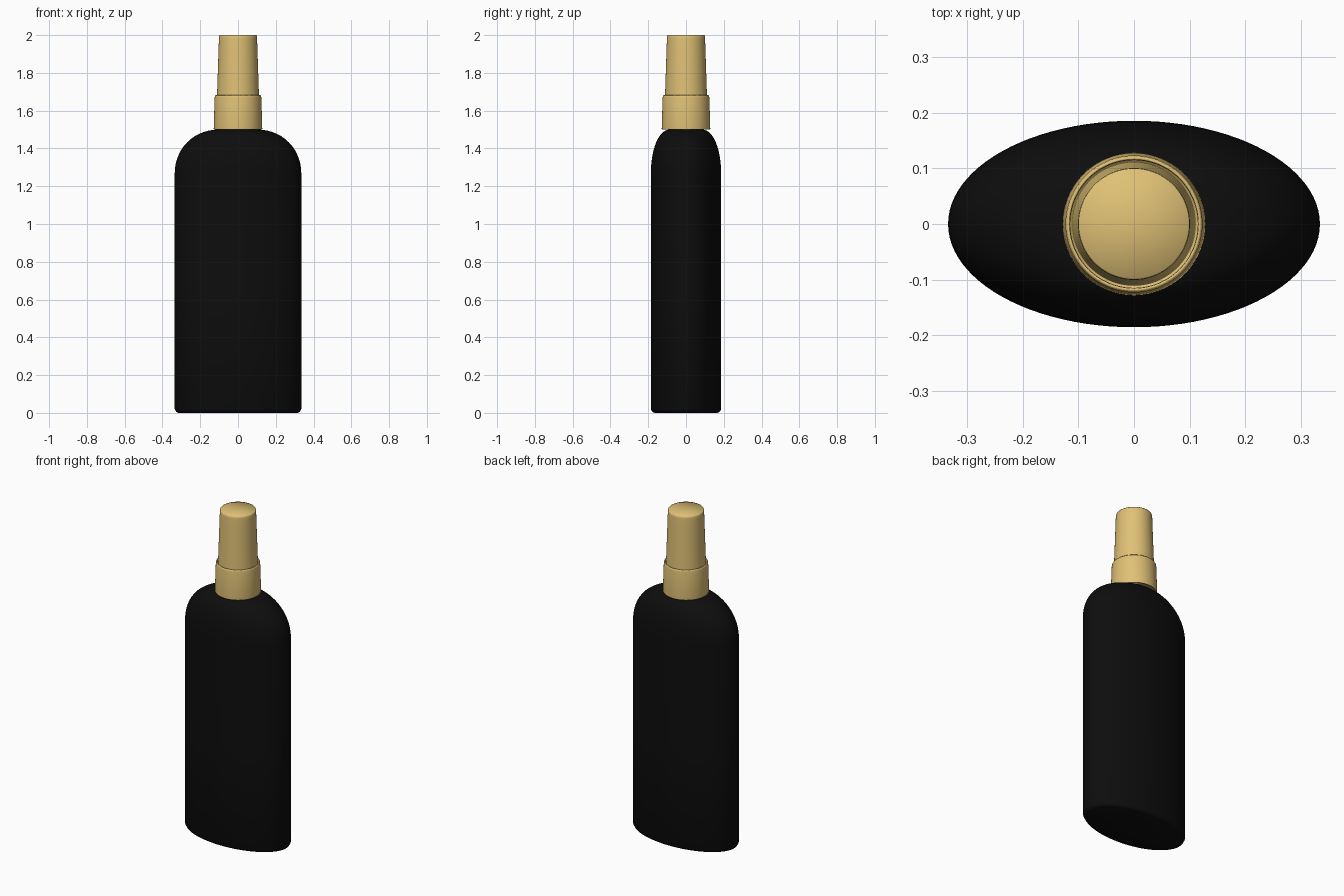
import bpy, bmesh, math

if "Cube" in bpy.data.objects:
    bpy.data.objects.remove(bpy.data.objects["Cube"])

SEG = 96


def material(name, rgb):
    m = bpy.data.materials.new(name)
    m.diffuse_color = (*rgb, 1.0)
    m.use_nodes = True
    m.node_tree.nodes["Principled BSDF"].inputs["Base Color"].default_value = m.diffuse_color
    return m


def loft(name, rings, mat):
    """Stack elliptical rings (z, rx, ry); a zero radius closes to a centre point."""
    bm = bmesh.new()
    loops = []
    for z, rx, ry in rings:
        if rx == 0:
            loops.append([bm.verts.new((0, 0, z))] * SEG)
        else:
            loops.append([bm.verts.new((rx * math.cos(2 * math.pi * i / SEG),
                                        ry * math.sin(2 * math.pi * i / SEG), z))
                          for i in range(SEG)])
    for a, b in zip(loops, loops[1:]):
        for i in range(SEG):
            j = (i + 1) % SEG
            quad = list(dict.fromkeys((a[i], a[j], b[j], b[i])))
            bm.faces.new(quad)
    bmesh.ops.recalc_face_normals(bm, faces=bm.faces)
    for f in bm.faces:
        f.smooth = True
    me = bpy.data.meshes.new(name)
    bm.to_mesh(me)
    bm.free()
    me.materials.append(mat)
    ob = bpy.data.objects.new(name, me)
    bpy.context.collection.objects.link(ob)
    return ob


def round_rings(pairs):
    return [(z, r, r) for z, r in pairs]


black = material("matte black", (0.004, 0.004, 0.004))
gold = material("gold", (0.74, 0.53, 0.18))

# Oval bottle body: rounded foot, straight wall, curved shoulder, round neck
RX, RY = 0.335, 0.186
body = [(0, 0, 0), (0, RX - 0.02, RY - 0.02), (0.005, RX - 0.008, RY - 0.008),
        (0.02, RX, RY), (0.65, RX, RY), (1.27, RX, RY)]
N = 14
for k in range(1, N + 1):
    t = k / N * math.pi / 2
    u = 1 - math.cos(t) ** 0.95 if k < N else 1.0
    s = 1 - u
    body.append((1.27 + 0.23 * math.sin(t),
                 0.10 + (RX - 0.10) * s, 0.085 + (RY - 0.085) * s))
body += [(1.53, 0.085, 0.085), (1.53, 0, 0)]
loft("bottle_body", body, black)

# Collar ring with a narrow groove around the cap
loft("collar", round_rings([
    (1.505, 0), (1.505, 0.122), (1.50, 0.124), (1.50, 0.128), (1.505, 0.1285),
    (1.59, 0.126), (1.67, 0.1235), (1.678, 0.122), (1.682, 0.119),
    (1.68, 0.116), (1.67, 0.115), (1.655, 0.115), (1.655, 0)]), gold)

# Tapered cap
loft("cap", round_rings([
    (1.65, 0), (1.65, 0.112), (1.68, 0.111), (1.80, 0.107), (1.92, 0.103),
    (1.985, 0.101), (1.997, 0.1), (2.0, 0.098), (2.0, 0)]), gold)
